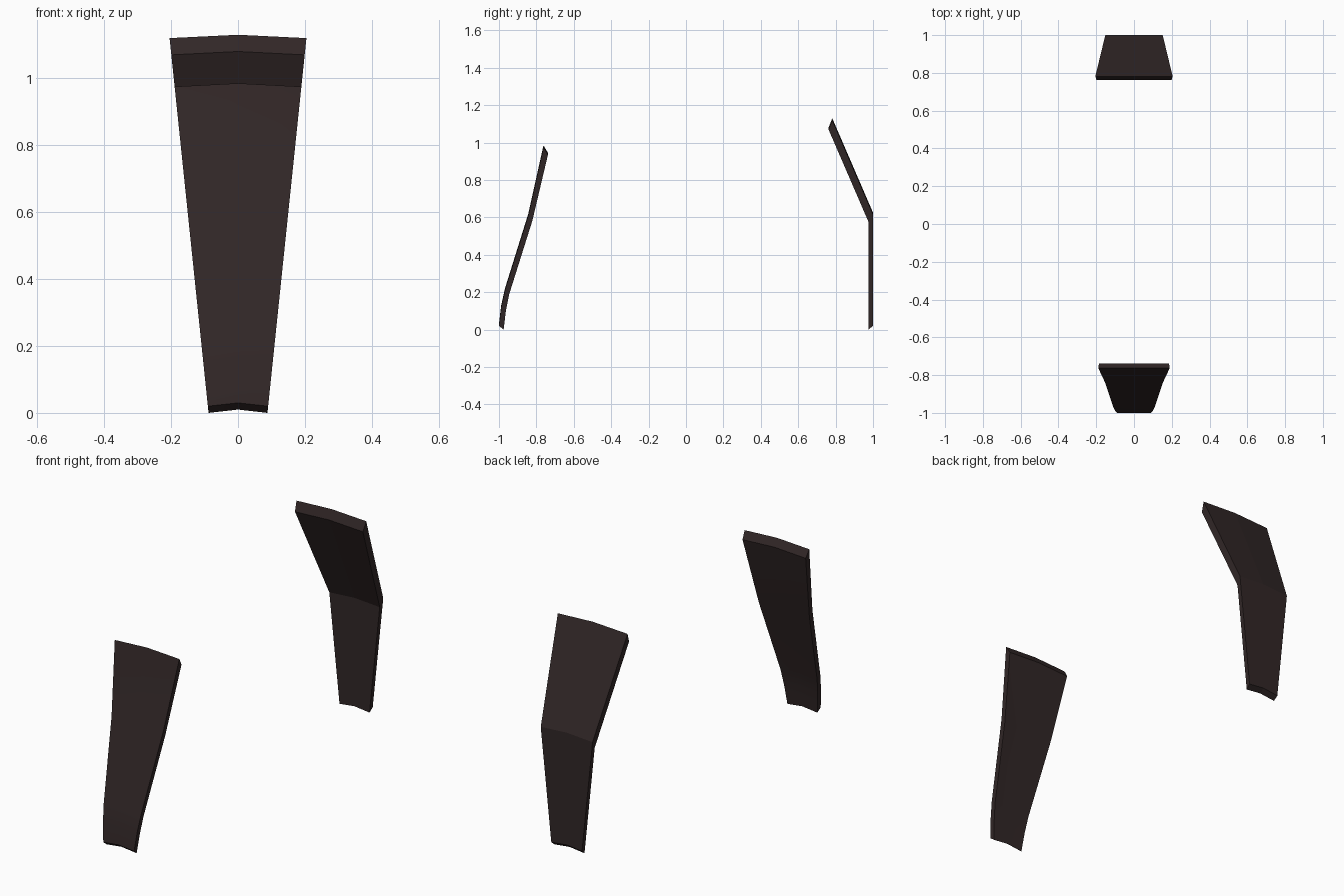
import bpy, bmesh, math

if "Cube" in bpy.data.objects:
    bpy.data.objects.remove(bpy.data.objects["Cube"])

leather = bpy.data.materials.new("dark brown leather")
leather.diffuse_color = (0.031, 0.020, 0.020, 1)
leather.use_nodes = True
leather.node_tree.nodes["Principled BSDF"].inputs["Base Color"].default_value = leather.diffuse_color


def half_width(z):
    # both straps flare evenly with height
    return 0.088 + 0.104 * z


def panel(name, outer, inner, smooth):
    """Bent strap: outer and inner (y, z) profiles, three columns, raised centre line."""
    bm = bmesh.new()

    def grid(profile):
        return [[bm.verts.new((s * half_width(z), y, z + (0.01 if s == 0 else 0)))
                 for s in (-1, 0, 1)] for y, z in profile]

    a, b = grid(outer), grid(inner)
    n = len(a)
    for i in range(n - 1):
        for g in (a, b):
            for c in (0, 1):
                bm.faces.new((g[i][c], g[i][c + 1], g[i + 1][c + 1], g[i + 1][c]))
        for c in (0, 2):  # side edges
            bm.faces.new((a[i][c], a[i + 1][c], b[i + 1][c], b[i][c]))
    for i in (0, n - 1):  # bottom and top edges
        for c in (0, 1):
            bm.faces.new((a[i][c], a[i][c + 1], b[i][c + 1], b[i][c]))
    bmesh.ops.recalc_face_normals(bm, faces=bm.faces)
    me = bpy.data.meshes.new(name)
    bm.to_mesh(me)
    bm.free()
    me.materials.append(leather)
    ob = bpy.data.objects.new(name, me)
    bpy.context.collection.objects.link(ob)
    if smooth:
        bpy.ops.object.select_all(action='DESELECT')
        ob.select_set(True)
        bpy.context.view_layer.objects.active = ob
        bpy.ops.object.shade_smooth_by_angle(angle=math.radians(30))
    return ob


# front strap, gently curved
panel("front_panel",
      [(-1.0, 0.02), (-0.988, 0.12), (-0.968, 0.21), (-0.843, 0.61), (-0.762, 0.975)],
      [(-0.975, 0.0), (-0.963, 0.10), (-0.945, 0.19), (-0.822, 0.58), (-0.738, 0.935)],
      True)

# back strap, one crisp bend
panel("back_panel",
      [(1.0, 0.02), (1.0, 0.615), (0.782, 1.12)],
      [(0.976, 0.0), (0.976, 0.575), (0.762, 1.07)],
      False)
